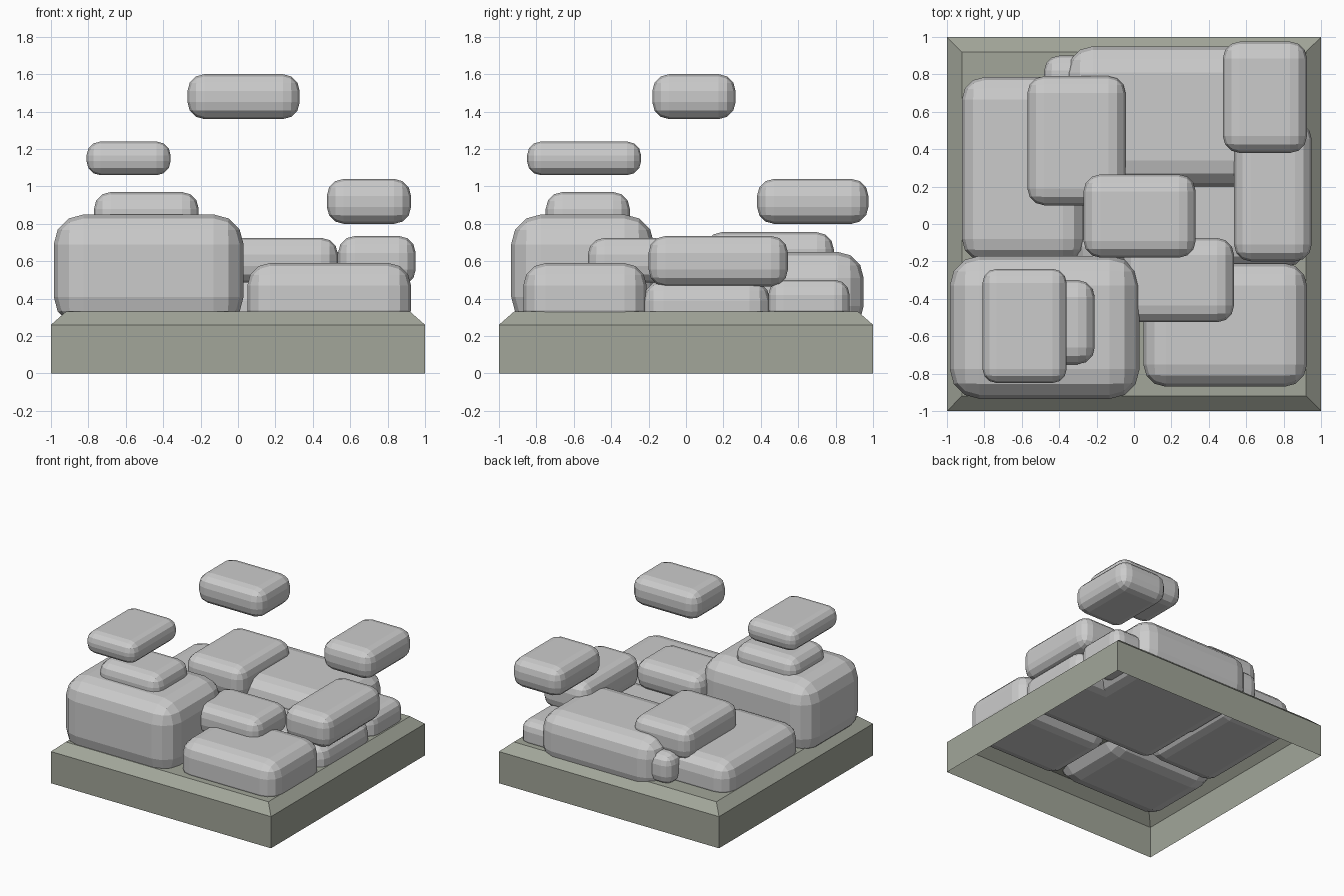
import bpy, bmesh

if "Cube" in bpy.data.objects:
    bpy.data.objects.remove(bpy.data.objects["Cube"])

# Base: open-bottomed tray with a chamfered rim and flat top
mat = bpy.data.materials.new("base_green_grey")
mat.diffuse_color = (0.36, 0.38, 0.32, 1)
mat.use_nodes = True
mat.node_tree.nodes["Principled BSDF"].inputs["Base Color"].default_value = mat.diffuse_color
bm = bmesh.new()
rings = [[bm.verts.new((sx * r, sy * r, z)) for sx, sy in ((-1, -1), (1, -1), (1, 1), (-1, 1))]
         for r, z in ((1, 0), (1, 0.26), (0.92, 0.33))]
for lo, hi in zip(rings, rings[1:]):
    for i in range(4):
        j = (i + 1) % 4
        bm.faces.new((lo[i], lo[j], hi[j], hi[i]))
bm.faces.new(rings[-1])
mesh = bpy.data.meshes.new("base")
bm.to_mesh(mesh)
bm.free()
mesh.materials.append(mat)
bpy.context.collection.objects.link(bpy.data.objects.new("base", mesh))


def stone(name, x, y, z, radius):
    """Rounded block filling the given x, y and z ranges."""
    bm = bmesh.new()
    bmesh.ops.create_cube(bm, size=1)
    for v in bm.verts:
        v.co = [(a + b) / 2 + c * (b - a) for (a, b), c in zip((x, y, z), v.co)]
    bmesh.ops.bevel(bm, geom=bm.edges[:], offset=radius, offset_type='OFFSET',
                    segments=3, profile=0.5, affect='EDGES')
    me = bpy.data.meshes.new(name)
    bm.to_mesh(me)
    bm.free()
    bpy.context.collection.objects.link(bpy.data.objects.new(name, me))


# Bottom layer, sunk through the base top
stone("large_front_left_stone", (-.985, .03), (-.935, -.17), (.25, .85), .16)
stone("front_right_stone", (.05, .925), (-.87, -.21), (.22, .59), .12)
stone("middle_stone", (-.33, .92), (-.23, .45), (.22, .50), .11)
stone("back_left_stone", (-.92, -.26), (-.20, .785), (.22, .56), .12)
stone("back_right_stone", (-.36, .70), (.20, .95), (.22, .65), .14)
stone("back_corner_stone", (.40, .91), (.44, .875), (.26, .50), .08)
stone("back_filler_stone", (-.48, -.10), (.45, .90), (.31, .56), .08)

# Middle layer, resting on the others
stone("upper_front_left_stone", (-.77, -.21), (-.75, -.30), (.73, .97), .09)
stone("upper_centre_stone", (-.06, .535), (-.525, -.075), (.485, .725), .09)
stone("upper_right_stone", (.535, .95), (-.20, .545), (.465, .735), .09)
stone("upper_back_left_stone", (-.57, -.045), (.10, .79), (.49, .755), .09)

# Floating stones
stone("floating_top_stone", (-.27, .33), (-.18, .265), (1.36, 1.60), .09)
stone("floating_left_stone", (-.81, -.36), (-.85, -.24), (1.06, 1.24), .075)
stone("floating_right_stone", (.475, .925), (.38, .975), (.80, 1.04), .09)
